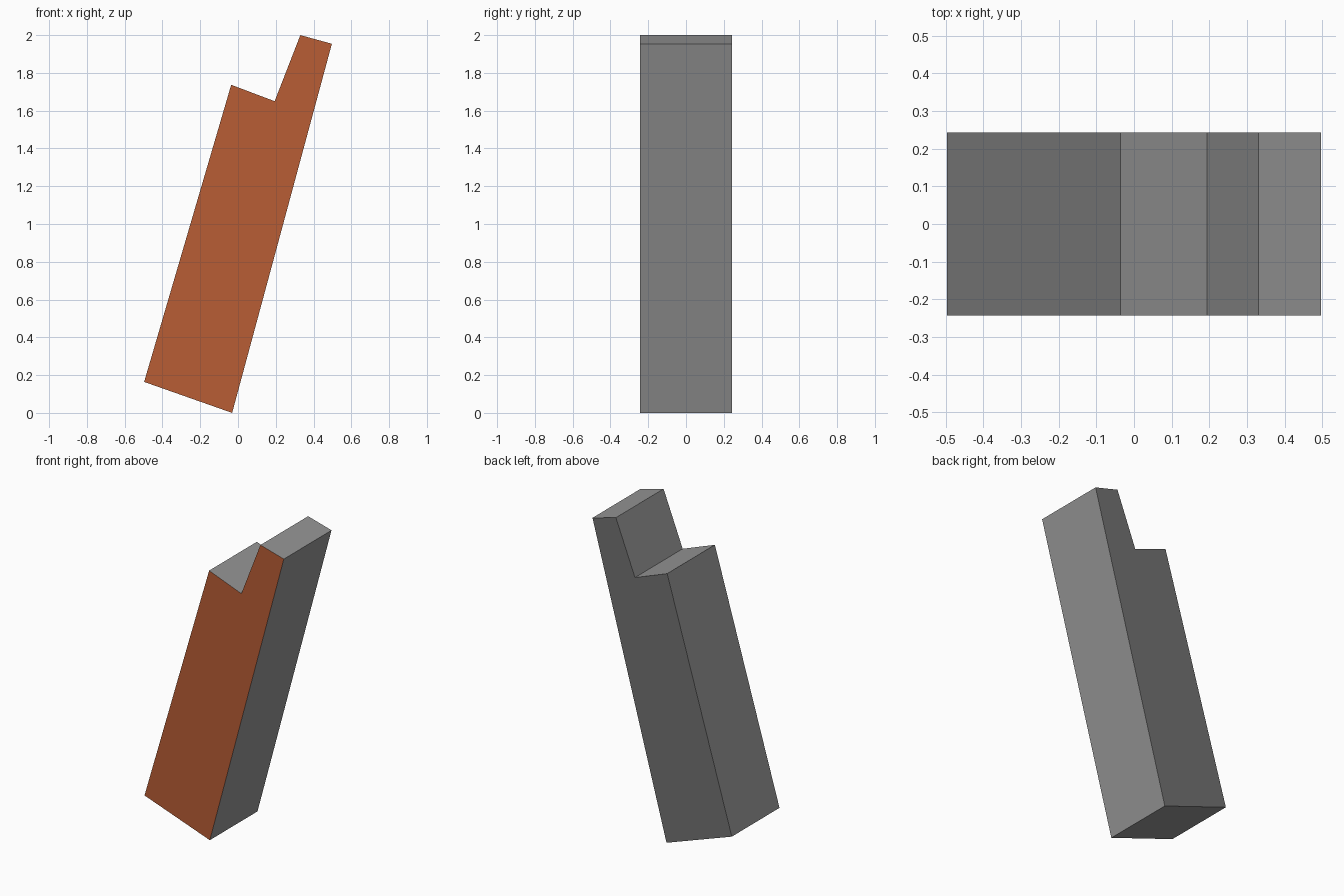
import bpy
import bmesh

if "Cube" in bpy.data.objects:
    bpy.data.objects.remove(bpy.data.objects["Cube"])

HALF_DEPTH = 0.243

# Leaning post outline with a notched top (x, z), seen from the front
OUTLINE = [(-0.497, 0.164), (-0.031, 0.0), (0.497, 1.954),
           (0.33, 2.0), (0.194, 1.65), (-0.036, 1.737)]

# Extrude the outline from front to back
bm = bmesh.new()
front = bm.faces.new([bm.verts.new((x, -HALF_DEPTH, z)) for x, z in OUTLINE])
back = bmesh.ops.extrude_face_region(bm, geom=[front], use_keep_orig=True)
back_verts = [g for g in back["geom"] if isinstance(g, bmesh.types.BMVert)]
bmesh.ops.translate(bm, verts=back_verts, vec=(0, 2 * HALF_DEPTH, 0))
bmesh.ops.recalc_face_normals(bm, faces=bm.faces)

# Brown front, dark grey back, mid grey around the sides
for face in bm.faces:
    if face.normal.y < -0.9:
        face.material_index = 1
    elif face.normal.y > 0.9:
        face.material_index = 2

mesh = bpy.data.meshes.new("notched_post")
bm.to_mesh(mesh)
bm.free()

for name, color in [("mid_grey", (0.30, 0.30, 0.30, 1)),
                    ("brown", (0.48, 0.11, 0.035, 1)),
                    ("dark_grey", (0.166, 0.166, 0.166, 1))]:
    mat = bpy.data.materials.new(name)
    mat.diffuse_color = color
    mat.use_nodes = True
    mat.node_tree.nodes["Principled BSDF"].inputs["Base Color"].default_value = mat.diffuse_color
    mesh.materials.append(mat)

post = bpy.data.objects.new("notched_post", mesh)
bpy.context.collection.objects.link(post)
